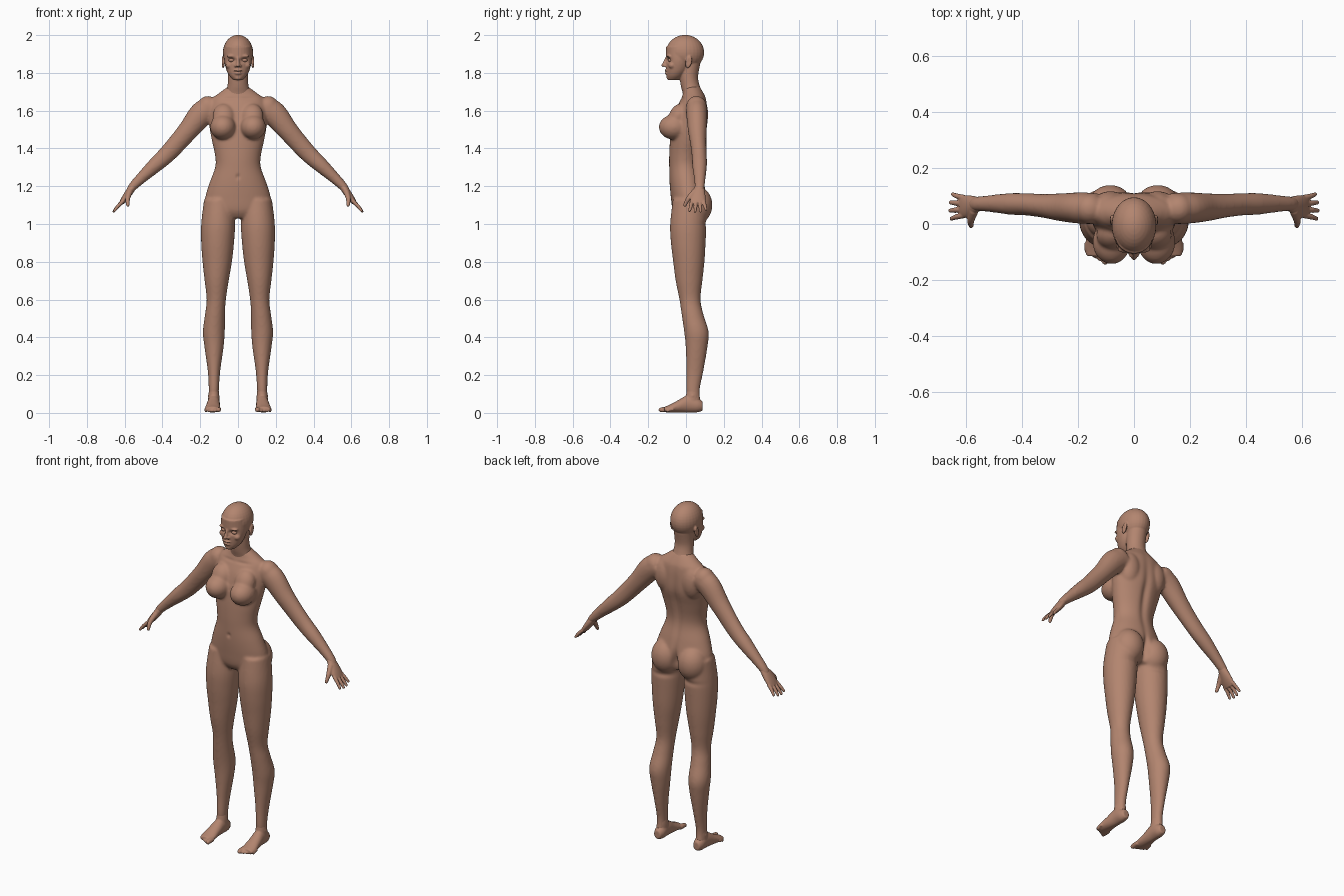
import bpy
import bmesh
import math
from mathutils import Vector, Matrix

cube = bpy.data.objects.get("Cube")
if cube:
    bpy.data.objects.remove(cube, do_unlink=True)

skin = bpy.data.materials.new("warm_brown_skin")
skin.use_nodes = True
skin.diffuse_color = (0.45, 0.235, 0.16, 1)
skin.node_tree.nodes["Principled BSDF"].inputs["Base Color"].default_value = skin.diffuse_color

X, Y, Z = Vector((1, 0, 0)), Vector((0, 1, 0)), Vector((0, 0, 1))
BOTH = (1, -1)


def curve_through(rings, steps=5):
    """Smooth the ring list by interpolating between neighbours."""
    rings = [Vector(ring) for ring in rings]
    padded = [rings[0]] + rings + [rings[-1]]
    result = []
    for a, b, c, d in zip(padded, padded[1:], padded[2:], padded[3:]):
        for i in range(steps):
            t = i / steps
            result.append(b + (c - a) * (t / 2)
                          + (a * 2 - b * 5 + c * 4 - d) * (t * t / 2)
                          + (b * 3 - a - c * 3 + d) * (t ** 3 / 2))
    return result + [rings[-1]]


def loft(bm, rings, sides, across=Y, axis=None, segments=28):
    """Skin elliptical rings (x, y, z, radius, radius along 'across')."""
    path = curve_through(rings)
    for side in sides:
        loops = []
        for i, ring in enumerate(path):
            centre = Vector(ring[:3])
            ahead = Vector(path[min(i + 1, len(path) - 1)][:3])
            behind = Vector(path[max(i - 1, 0)][:3])
            along = axis or (ahead - behind).normalized()
            wide = (across - along * across.dot(along)).normalized()
            other = wide.cross(along)
            loop = []
            for k in range(segments):
                angle = math.tau * k / segments
                p = centre + other * (ring[3] * math.cos(angle)) + wide * (ring[4] * math.sin(angle))
                loop.append(bm.verts.new((p.x * side, p.y, p.z)))
            loops.append(loop)
        for low, high in zip(loops, loops[1:]):
            for k in range(segments):
                n = (k + 1) % segments
                bm.faces.new((low[k], low[n], high[n], high[k]))
        bm.faces.new(loops[0])
        bm.faces.new(loops[-1])


def ball(bm, centre, radii, sides, tilt=0):
    """Ellipsoid, tilted about the x axis."""
    for side in sides:
        place = Matrix.Translation((centre[0] * side, centre[1], centre[2]))
        turn = Matrix.Rotation(tilt, 4, "X")
        size = Matrix.Diagonal((*radii, 1))
        bmesh.ops.create_uvsphere(bm, u_segments=28, v_segments=18, radius=1,
                                  matrix=place @ turn @ size)


def digit(bm, joints, side):
    """Finger or toe: a tapering tube with a round tip. Joints are (x, y, z, radius)."""
    loft(bm, [(*j, j[3]) for j in joints], (side,), across=X, segments=14)
    tip = joints[-1]
    ball(bm, tip[:3], (tip[3],) * 3, (side,))


def sculpt(name, bm, voxel, smoothing, dents=()):
    """Fuse the shapes into one skin, soften it, then press in the hollows."""
    bmesh.ops.recalc_face_normals(bm, faces=bm.faces)
    rough = bpy.data.meshes.new(name + "_rough")
    bm.to_mesh(rough)
    bm.free()
    obj = bpy.data.objects.new(name, rough)
    bpy.context.collection.objects.link(obj)
    fuse = obj.modifiers.new("fuse", "REMESH")
    fuse.mode = "VOXEL"
    fuse.voxel_size = voxel
    soften = obj.modifiers.new("soften", "SMOOTH")
    soften.factor = 0.5
    soften.iterations = smoothing
    graph = bpy.context.evaluated_depsgraph_get()
    mesh = bpy.data.meshes.new_from_object(obj.evaluated_get(graph))
    obj.modifiers.clear()
    obj.data = mesh
    bpy.data.meshes.remove(rough)
    mesh.name = name
    normals = [v.normal.copy() for v in mesh.vertices]
    for v, normal in zip(mesh.vertices, normals):
        p = Vector((abs(v.co.x), v.co.y, v.co.z))
        push = 0
        for centre, radii, depth in dents:
            d = sum(((p[i] - centre[i]) / radii[i]) ** 2 for i in range(3))
            if d < 9:
                push += depth * math.exp(-d)
        v.co -= normal * push
    mesh.materials.clear()
    mesh.materials.append(skin)
    mesh.shade_smooth()
    mesh.update()
    return obj


# Body: torso, breasts, buttocks, arms and legs
bm = bmesh.new()
torso = [(1.73, .03, .05, .042), (1.69, .04, .105, .056), (1.66, .04, .14, .068),
         (1.6, .03, .152, .085), (1.52, .02, .152, .095), (1.44, .005, .138, .09),
         (1.36, -.005, .121, .084), (1.3, -.005, .121, .084), (1.22, .005, .15, .092),
         (1.14, .015, .173, .095), (1.07, .015, .165, .085), (1.03, .015, .1, .06)]
loft(bm, [(0, y, z, rx, ry) for z, y, rx, ry in torso], (1,), axis=Z, segments=40)
ball(bm, (.08, -.064, 1.513), (.068, .08, .066), BOTH)
ball(bm, (.075, -.04, 1.57), (.06, .05, .07), BOTH, tilt=-.4)
ball(bm, (.085, .055, 1.1), (.085, .085, .1), BOTH)
ball(bm, (.085, .06, 1.58), (.065, .058, .1), BOTH)
ball(bm, (.16, .055, 1.62), (.055, .055, .058), BOTH)
arm = [(.13, .055, 1.62, .06, .055), (.19, .057, 1.585, .066, .056),
       (.26, .06, 1.5, .055, .05), (.32, .065, 1.43, .05, .043),
       (.38, .07, 1.365, .046, .04), (.44, .072, 1.31, .04, .039),
       (.51, .073, 1.245, .03, .031), (.56, .072, 1.195, .023, .026),
       (.58, .07, 1.165, .016, .024)]
loft(bm, arm, BOTH)
leg = [(1.13, .1, .02, .08, .09), (1, .105, .012, .09, .096), (.9, .108, .012, .087, .092),
       (.8, .11, .015, .078, .083), (.7, .113, .016, .064, .071), (.6, .115, .021, .051, .056),
       (.52, .122, .035, .053, .058), (.43, .128, .055, .058, .065), (.35, .127, .056, .051, .058),
       (.22, .127, .047, .033, .045), (.12, .128, .037, .027, .036), (.05, .13, .045, .026, .034)]
loft(bm, [(x, y, z, rx, ry) for z, x, y, rx, ry in leg], BOTH, axis=Z)
sculpt("body", bm, .007, 9, [
    ((0, .13, 1.09), (.014, .07, .07), .03),      # cleft
    ((0, .1, 1.42), (.022, .05, .19), .013),      # spine
    ((0, -.09, 1.25), (.009, .03, .012), .008),   # navel
    ((.09, .1, 1.0), (.06, .05, .014), .006),     # fold under the seat
    ((.05, -.03, 1.665), (.05, .03, .008), .004)])  # collarbone hollow

# Head: neck, skull, jaw and features
bm = bmesh.new()
neck = [(1.64, .04, .075, .05), (1.69, .036, .068, .053), (1.73, .023, .056, .05),
        (1.78, .015, .053, .049), (1.85, .02, .055, .056)]
loft(bm, [(0, y, z, rx, ry) for z, y, rx, ry in neck], (1,), axis=Z)
ball(bm, (0, -.005, 1.908), (.08, .101, .093), (1,))
face = [(1.94, -.03, .07, .076), (1.87, -.035, .073, .071), (1.82, -.043, .063, .062),
        (1.785, -.056, .046, .047), (1.762, -.067, .024, .029)]
loft(bm, [(0, y, z, rx, ry) for z, y, rx, ry in face], (1,), axis=Z)
nose = [(0, -.098, 1.885, .009, .01), (0, -.109, 1.86, .009, .012), (0, -.116, 1.84, .012, .012)]
loft(bm, nose, (1,), axis=Z)
ball(bm, (0, -.121, 1.84), (.009, .01, .009), (1,))
ball(bm, (.012, -.108, 1.837), (.008, .01, .007), BOTH)
ball(bm, (0, -.103, 1.812), (.023, .011, .007), (1,))
ball(bm, (0, -.101, 1.798), (.019, .012, .008), (1,))
ball(bm, (0, -.088, 1.774), (.02, .015, .013), (1,))
ball(bm, (.033, -.09, 1.888), (.026, .014, .009), BOTH)
ball(bm, (.046, -.073, 1.84), (.02, .02, .018), BOTH)
ball(bm, (.079, .014, 1.857), (.009, .017, .034), BOTH, tilt=-.25)
sculpt("head", bm, .004, 5, [
    ((.034, -.098, 1.868), (.019, .03, .011), .014),   # eye sockets
    ((0, -.113, 1.805), (.02, .02, .003), .005),       # mouth line
    ((.088, .014, 1.86), (.006, .008, .018), .005)])   # ear hollows

# Eyes, set in the sockets
for side, label in ((1, "left"), (-1, "right")):
    bm = bmesh.new()
    ball(bm, (.034, -.083, 1.867), (.016, .013, .01), (side,))
    eye = bpy.data.meshes.new(label + "_eye")
    bm.to_mesh(eye)
    bm.free()
    eye.materials.append(skin)
    eye.shade_smooth()
    bpy.context.collection.objects.link(bpy.data.objects.new(label + "_eye", eye))

    # Hand: palm, four spread fingers and thumb
    bm = bmesh.new()
    palm = [(.55, .072, 1.205, .019, .022), (.575, .068, 1.17, .02, .033),
            (.6, .063, 1.135, .017, .041), (.618, .062, 1.11, .012, .038)]
    loft(bm, palm, (side,))
    for i, reach in enumerate((.9, 1, .97, .78)):
        base, spread = .031 + .021 * i, (i - 1.5) * .008
        digit(bm, [(.608, base, 1.122, .0105),
                   (.613 + .026 * reach, base + spread / 2, 1.115 - .024 * reach, .0095),
                   (.613 + .045 * reach, base + spread, 1.115 - .049 * reach, .0075)], side)
    digit(bm, [(.573, .048, 1.172, .017), (.584, .013, 1.135, .013),
               (.583, -.006, 1.1, .009)], side)
    sculpt(label + "_hand", bm, .0035, 4)

    # Foot: heel to ball, ankle bones and five toes
    bm = bmesh.new()
    foot = [(.088, .128, .036, .02, .024), (.06, .128, .041, .031, .038),
            (.01, .129, .048, .033, .046), (-.04, .132, .035, .037, .033),
            (-.085, .134, .023, .041, .021), (-.115, .134, .018, .036, .014)]
    loft(bm, [(x, y, z, rx, rz) for y, x, z, rx, rz in foot], (side,), across=Z, axis=-Y)
    loft(bm, [(.128, .038, .14, .023, .031), (.128, .035, .09, .029, .036),
              (.129, .03, .04, .03, .04)], (side,), axis=Z)
    ball(bm, (.129, .035, .09), (.031, .015, .015), (side,))
    for i in range(5):
        size = .014 if i == 0 else .0105 - .0006 * i
        x = .103 + .016 * i + (.003 if i else 0)
        digit(bm, [(x, -.09 + .006 * i, .019, size), (x, -.115 + .008 * i, .018, size),
                   (x, -.133 + .009 * i, size + .002, size * .9)], side)
    sculpt(label + "_foot", bm, .0045, 4)
